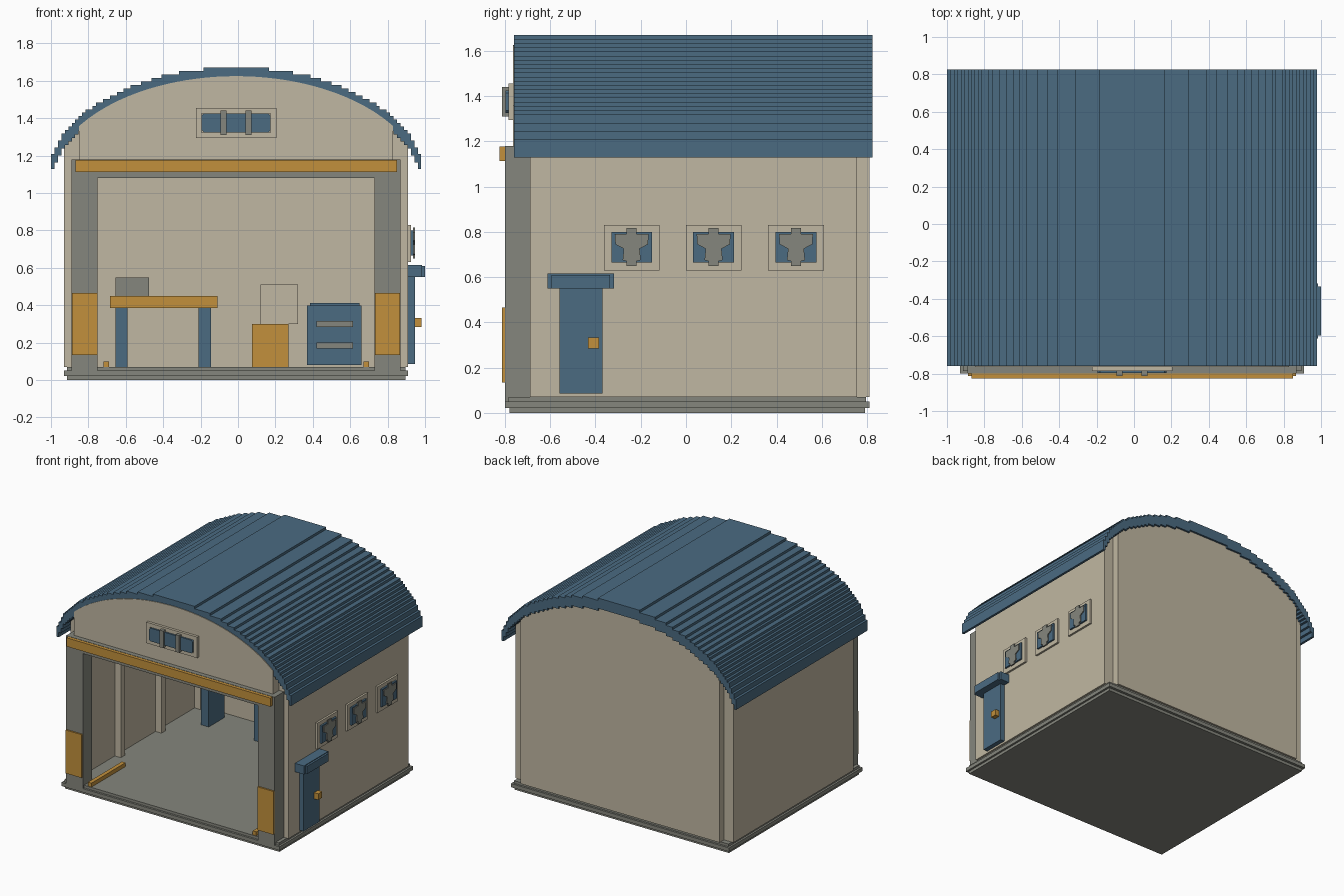
import bpy, bmesh, math

old = bpy.data.objects.get("Cube")
if old:
    bpy.data.objects.remove(old, do_unlink=True)


def material(name, rgb):
    m = bpy.data.materials.new(name)
    m.use_nodes = True
    m.diffuse_color = (*rgb, 1)
    m.node_tree.nodes["Principled BSDF"].inputs["Base Color"].default_value = (*rgb, 1)
    return m


BLUE = material("steel blue", (0.07, 0.147, 0.222))
CREAM = material("cream plaster", (0.53, 0.475, 0.36))
GREY = material("concrete grey", (0.235, 0.24, 0.205))
ORANGE = material("safety orange", (0.54, 0.28, 0.045))

CX = -0.01  # middle of the building in x


def finish(name, bm, mat):
    bmesh.ops.recalc_face_normals(bm, faces=bm.faces)
    me = bpy.data.meshes.new(name)
    bm.to_mesh(me)
    bm.free()
    me.materials.append(mat)
    ob = bpy.data.objects.new(name, me)
    bpy.context.collection.objects.link(ob)
    return ob


def box(name, x, y, z, mat):
    """Box from (min, max) ranges."""
    bm = bmesh.new()
    bmesh.ops.create_cube(bm, size=1)
    for v in bm.verts:
        for i, (a, b) in enumerate((x, y, z)):
            v.co[i] = (a + b) / 2 + v.co[i] * (b - a)
    return finish(name, bm, mat)


def extrude(name, pts, axis, a, b, mat):
    """Extrude an outline along x (points are y, z) or y (points are x, z)."""
    bm = bmesh.new()
    place = (lambda p: (a, p[0], p[1])) if axis == "x" else (lambda p: (p[0], a, p[1]))
    face = bm.faces.new([bm.verts.new(place(p)) for p in pts])
    out = bmesh.ops.extrude_face_region(bm, geom=[face])
    move = (b - a, 0, 0) if axis == "x" else (0, b - a, 0)
    bmesh.ops.translate(bm, vec=move, verts=[e for e in out["geom"] if isinstance(e, bmesh.types.BMVert)])
    return finish(name, bm, mat)


def mirrored(x):
    return (2 * CX - x[1], 2 * CX - x[0])


def pair(name, x, y, z, mat):
    box(name + "_right", x, y, z, mat)
    box(name + "_left", mirrored(x), y, z, mat)


def arch(h):
    """Roof height at half-width h."""
    return 1.07 + 0.6 * math.sqrt(max(0, 1 - (h / 1.01) ** 2))


# Stepped arched roof: narrow columns of constant depth, snapped to levels
STEP, COLS, DEPTH = 0.0185, 107, 0.08
columns = []
for i in range(COLS):
    h = (i - COLS // 2) * STEP
    top = 1.67 - round((1.67 - arch(h)) / STEP) * STEP
    if columns and abs(columns[-1][2] - top) < 1e-5:
        columns[-1][1] = CX + h + STEP / 2
    else:
        columns.append([CX + h - STEP / 2, CX + h + STEP / 2, top])
upper = [p for a, b, t in columns for p in ((a, t), (b, t))]
lower = [(x, z - DEPTH) for x, z in reversed(upper)]
extrude("roof", upper + lower, "y", -0.76, 0.825, BLUE)


# Walls with arched tops tucked into the roof
def wall_outline(x0, x1, z0, n=32):
    xs = [x0 + (x1 - x0) * i / n for i in range(n + 1)]
    return [(x0, z0)] + [(x, arch(abs(x - CX)) - 0.045) for x in xs] + [(x1, z0)]


extrude("back_wall", wall_outline(-0.85, 0.83, 0.07), "y", 0.74, 0.81, CREAM)
extrude("front_gable", wall_outline(-0.85, 0.83, 1.12), "y", -0.765, -0.69, CREAM)
extrude("side_wall_right", wall_outline(-0.93, -0.85, 0.07, 4), "y", -0.69, 0.755, CREAM)
extrude("side_wall_left", wall_outline(0.83, 0.91, 0.07, 4), "y", -0.69, 0.755, CREAM)
for i, y in enumerate((-0.27, 0.22, 0.69)):
    pair(f"wall_rib_{i + 1}", (-0.85, -0.80), (y, y + 0.05), (0.07, 1.22), CREAM)

# Foundation with stepped edges
box("foundation_foot", (-0.915, 0.895), (-0.78, 0.79), (0, 0.022), GREY)
box("foundation_slab", (-0.93, 0.91), (-0.80, 0.81), (0.022, 0.05), GREY)
box("floor", (-0.915, 0.895), (-0.785, 0.795), (0.05, 0.07), GREY)

# Gate frame, lintel beam and warning plates
pair("gate_post", (-0.89, -0.75), (-0.80, -0.69), (0.05, 1.18), GREY)
box("gate_lintel", (-0.75, 0.73), (-0.80, -0.69), (1.08, 1.18), GREY)
box("gate_beam", (-0.87, 0.85), (-0.825, -0.795), (1.112, 1.178), ORANGE)
pair("warning_plate", (-0.887, -0.752), (-0.812, -0.78), (0.135, 0.465), ORANGE)
pair("wheel_guide", (-0.72, -0.69), (-0.78, -0.37), (0.07, 0.10), ORANGE)


# Gable window
def ring_frame(name, x, y, z, bar):
    for part, xx, zz in (("top", x, (z[1] - bar, z[1])), ("bottom", x, (z[0], z[0] + bar)),
                         ("side_a", (x[0], x[0] + bar), (z[0] + bar, z[1] - bar)),
                         ("side_b", (x[1] - bar, x[1]), (z[0] + bar, z[1] - bar))):
        box(f"{name}_{part}", xx, y, zz, CREAM)


ring_frame("gable_window_frame", (-0.225, 0.205), (-0.785, -0.765), (1.295, 1.455), 0.03)
c = 0.012
gx0, gx1, gz0, gz1 = -0.195, 0.175, 1.325, 1.425
extrude("gable_window_glass",
        [(gx0 + c, gz0), (gx1 - c, gz0), (gx1, gz0 + c), (gx1, gz1 - c),
         (gx1 - c, gz1), (gx0 + c, gz1), (gx0, gz1 - c), (gx0, gz0 + c)],
        "y", -0.797, -0.765, BLUE)
for i, x in enumerate((-0.078, 0.055)):
    box(f"gable_window_bar_{i + 1}", (x - 0.016, x + 0.016), (-0.812, -0.77), (1.31, 1.44), GREY)

# Side windows with ornamental grilles
half = [(0.022, 0.082), (0.022, 0.055), (0.075, 0.055), (0.072, 0.01),
        (0.035, -0.01), (0.04, -0.06), (0.022, -0.065), (0.022, -0.085)]
star = half + [(-y, z) for y, z in reversed(half)]
for i, y in enumerate((-0.24, 0.122, 0.486)):
    n = f"side_window_{i + 1}"
    box(n + "_frame", (0.90, 0.925), (y - 0.123, y + 0.123), (0.63, 0.83), CREAM)
    box(n + "_glass", (0.90, 0.938), (y - 0.09, y + 0.09), (0.665, 0.80), BLUE)
    extrude(n + "_grille", [(y + p, 0.735 + q) for p, q in star], "x", 0.936, 0.945, GREY)

# Side door with canopy and handle
box("door", (0.90, 0.945), (-0.56, -0.368), (0.085, 0.55), BLUE)
box("door_canopy", (0.905, 0.985), (-0.612, -0.318), (0.55, 0.615), BLUE)
box("door_canopy_lip", (0.985, 1.0), (-0.595, -0.335), (0.55, 0.61), BLUE)
box("door_handle", (0.94, 0.98), (-0.432, -0.385), (0.285, 0.332), ORANGE)

# Workbench with a tool case
box("bench_top", (-0.685, -0.11), (0.43, 0.72), (0.385, 0.45), ORANGE)
for name, x in (("bench_leg_a", (-0.655, -0.59)), ("bench_leg_b", (-0.21, -0.145))):
    box(name, x, (0.49, 0.68), (0.07, 0.385), BLUE)
box("tool_case", (-0.655, -0.475), (0.50, 0.66), (0.45, 0.548), GREY)

# Stacked crates
box("lower_crate", (0.075, 0.27), (0.45, 0.65), (0.07, 0.30), ORANGE)
box("upper_crate", (0.12, 0.32), (0.48, 0.68), (0.30, 0.51), CREAM)

# Drawer cabinet
box("cabinet", (0.37, 0.66), (0.46, 0.72), (0.08, 0.40), BLUE)
box("cabinet_top", (0.385, 0.65), (0.47, 0.71), (0.40, 0.413), BLUE)
for i, z in enumerate((0.185, 0.30)):
    box(f"drawer_handle_{i + 1}", (0.42, 0.615), (0.44, 0.46), (z - 0.015, z + 0.015), GREY)
